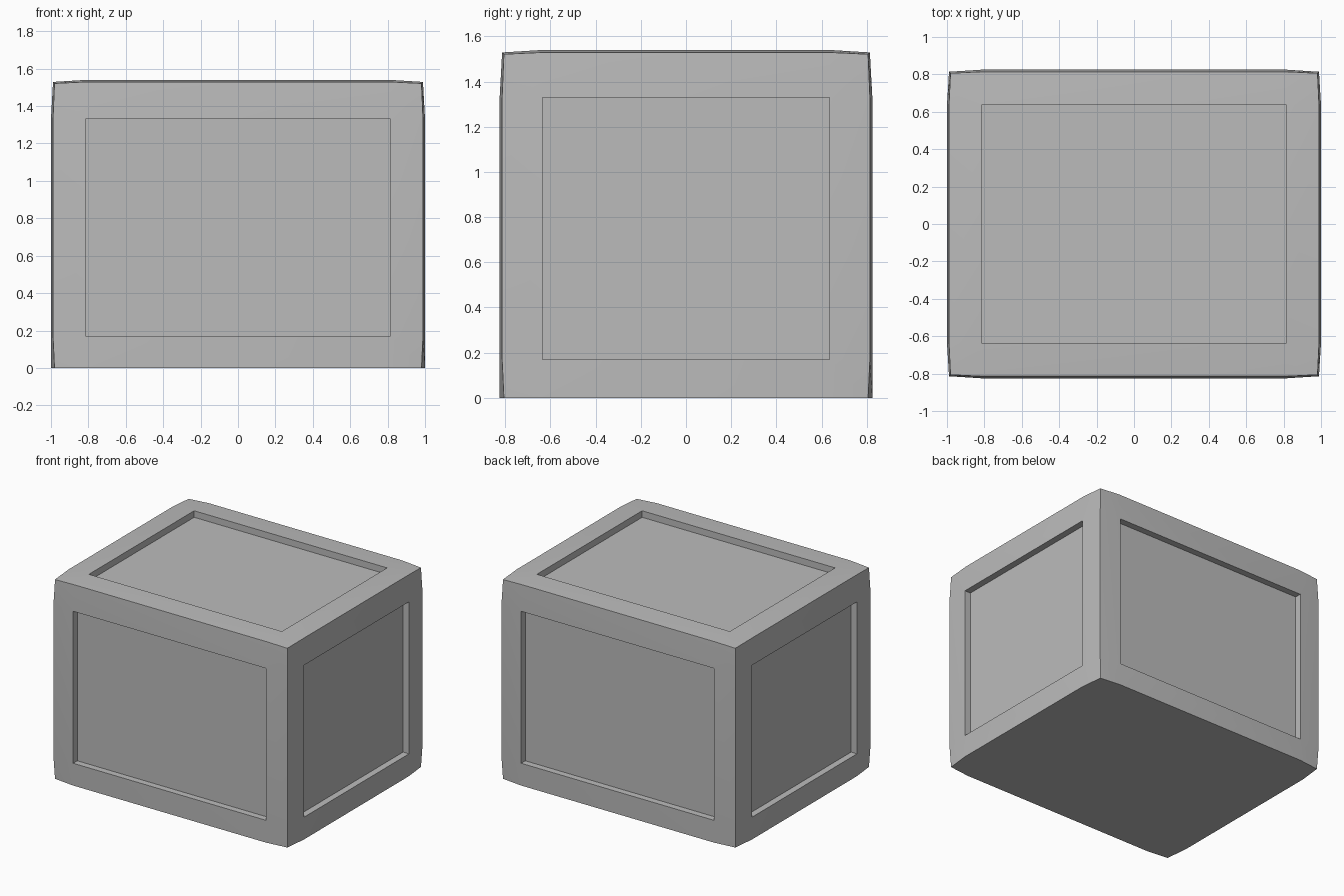
import bpy
import bmesh
from mathutils import Vector

if "Cube" in bpy.data.objects:
    bpy.data.objects.remove(bpy.data.objects["Cube"], do_unlink=True)

HALF = Vector((1.0, 0.825, 0.77))      # half size of the crate
PANEL = Vector((0.815, 0.635, 0.58))   # half size of the panel openings
MID_Z = 0.77
BASE_TO_PANEL = 0.17
DEPTH = 0.05
EDGE_PULL, CORNER_PULL = 0.011, 0.019

grey = bpy.data.materials.new("mid_grey")
grey.use_nodes = True
colour = (0.5, 0.5, 0.5, 1.0)
grey.diffuse_color = colour
grey.node_tree.nodes["Principled BSDF"].inputs["Base Color"].default_value = colour

# Box sliced along the panel lines
bm = bmesh.new()
bmesh.ops.create_cube(bm, size=2.0)
bmesh.ops.scale(bm, vec=HALF, verts=bm.verts)
for axis in range(3):
    for side in (-1, 1):
        point, normal = Vector(), Vector()
        normal[axis] = 1
        point[axis] = side * PANEL[axis]
        if axis == 2:
            point.z = BASE_TO_PANEL - MID_Z if side < 0 else 1.33 - MID_Z
        bmesh.ops.bisect_plane(bm, geom=bm.verts[:] + bm.edges[:] + bm.faces[:],
                               plane_co=point, plane_no=normal)

# Plain underside: merge its slices into one face
under = [f for f in bm.faces if f.normal.z < -0.9]
bmesh.ops.dissolve_faces(bm, faces=under)

# Panel faces are the centre cell of each side and the top
bm.normal_update()
panels = [f for f in bm.faces if f.normal.z > -0.9 and all(
    abs(f.calc_center_median()[a]) < PANEL[a] or abs(f.normal[a]) > 0.9 for a in range(3))]
inward = [f.normal.copy() * -DEPTH for f in panels]

# Slightly worn edges and corners; the base stays flat
for v in bm.verts:
    outer = [a for a in range(3) if abs(abs(v.co[a]) - HALF[a]) < 1e-4]
    at_base = v.co.z < -HALF.z + 1e-4
    if len(outer) < 2 or (at_base and len(outer) == 2):
        continue
    pull = CORNER_PULL if len(outer) == 3 else EDGE_PULL
    for a in outer:
        if not (a == 2 and at_base):
            v.co[a] -= pull if v.co[a] > 0 else -pull

# Sink the panels
for face, offset in zip(panels, inward):
    sunk = bmesh.ops.extrude_discrete_faces(bm, faces=[face])["faces"]
    bmesh.ops.translate(bm, vec=offset, verts=sunk[0].verts[:])

bmesh.ops.translate(bm, vec=(0, 0, MID_Z), verts=bm.verts)
bmesh.ops.recalc_face_normals(bm, faces=bm.faces)
mesh = bpy.data.meshes.new("crate")
bm.to_mesh(mesh)
bm.free()
mesh.materials.append(grey)
crate = bpy.data.objects.new("crate", mesh)
bpy.context.collection.objects.link(crate)

bpy.ops.object.select_all(action="DESELECT")
crate.select_set(True)
bpy.context.view_layer.objects.active = crate
bpy.ops.object.shade_smooth_by_angle(angle=0.52)
